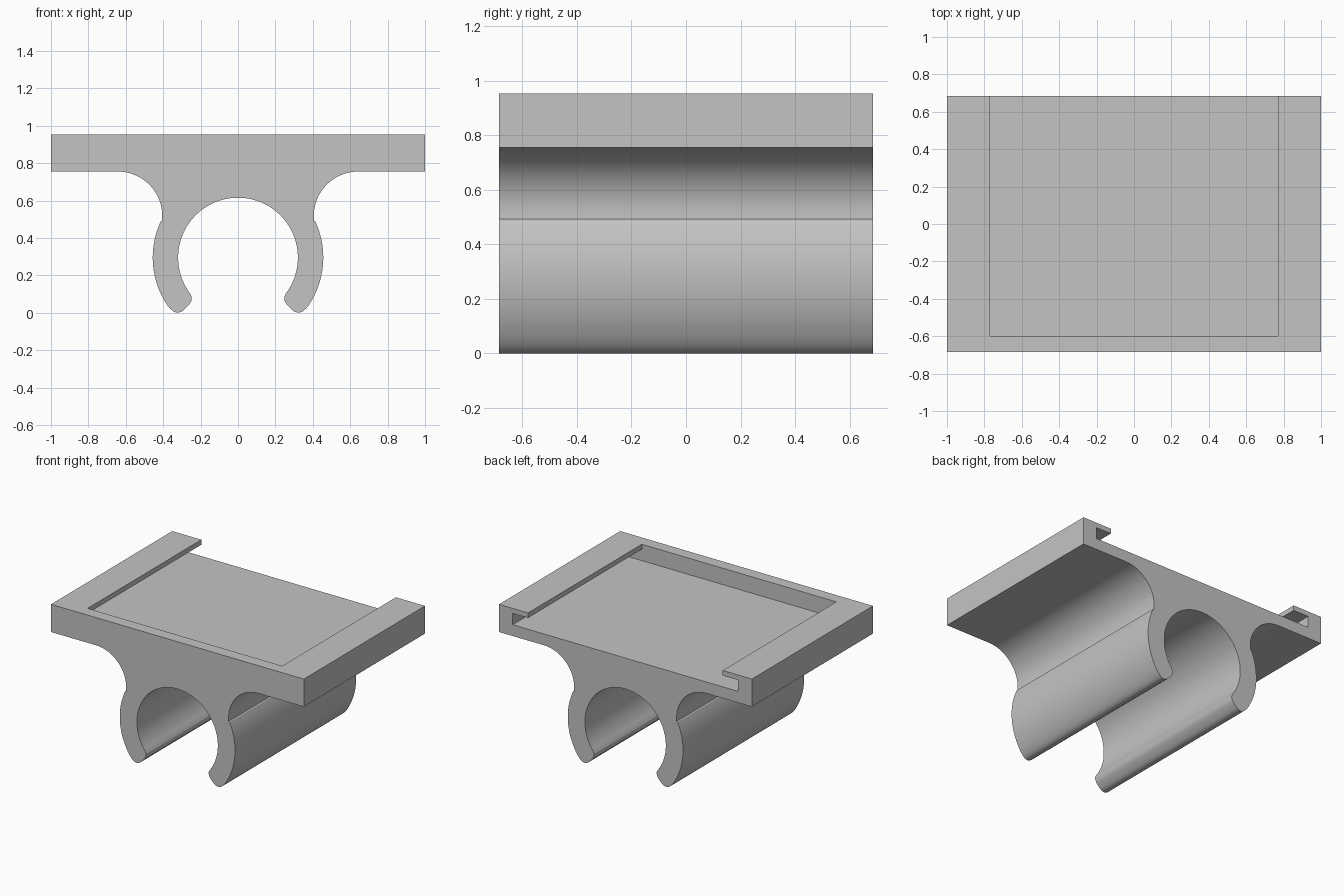
import bpy, bmesh, math

if "Cube" in bpy.data.objects:
    bpy.data.objects.remove(bpy.data.objects["Cube"])

HALF_Y = 0.685      # half depth of the extrusion
TOP, UNDER = 0.953, 0.755
FLOOR, LIP = 0.836, 0.917
RING_Z = 0.295      # clip centre height


def arc(cx, cz, r, a0, a1, n):
    """Points on an arc in the x-z plane, angles in degrees."""
    pts = []
    for i in range(n + 1):
        a = math.radians(a0 + (a1 - a0) * i / n)
        pts.append((cx + r * math.cos(a), cz + r * math.sin(a)))
    return pts


def extrude_profile(name, pts, y0, y1):
    """Closed x-z profile extruded along y."""
    bm = bmesh.new()
    face = bm.faces.new([bm.verts.new((x, y0, z)) for x, z in pts])
    out = bmesh.ops.extrude_face_region(bm, geom=[face])
    verts = [v for v in out["geom"] if isinstance(v, bmesh.types.BMVert)]
    bmesh.ops.translate(bm, verts=verts, vec=(0, y1 - y0, 0))
    bmesh.ops.recalc_face_normals(bm, faces=bm.faces)
    mesh = bpy.data.meshes.new(name)
    bm.to_mesh(mesh)
    bm.free()
    obj = bpy.data.objects.new(name, mesh)
    bpy.context.collection.objects.link(obj)
    return obj


def mirrored(half):
    return half + [(-x, z) for x, z in reversed(half)]


# Right half of the clip and plate outline, from the plate top round to the bore
half = [(1, TOP), (1, UNDER)]
half += arc(0.643, UNDER - 0.238, 0.238, 90, 186, 20)      # fillet under plate
half += arc(0, RING_Z, 0.456, 25, -34, 24)                 # outer arm
half += [(0.362, 0.021), (0.345, 0.006), (0.325, 0), (0.305, 0.004),
         (0.29, 0.014), (0.262, 0.042), (0.25, 0.062), (0.247, 0.083)]  # rounded tip
half += arc(0, RING_Z, 0.32, -37, 88, 44)                  # bore
holder = extrude_profile("clip_holder", mirrored(half), -HALF_Y, HALF_Y)

# Undercut tray slot, open at the back
slot = [(0.77, TOP + 0.1), (0.77, LIP), (0.892, LIP), (0.892, FLOOR)]
cutter = extrude_profile("slot_cutter", mirrored(slot), -0.6, HALF_Y + 0.1)

cut = holder.modifiers.new("slot", "BOOLEAN")
cut.operation = "DIFFERENCE"
cut.solver = "EXACT"
cut.object = cutter
bpy.context.view_layer.objects.active = holder
holder.select_set(True)
bpy.ops.object.modifier_apply(modifier=cut.name)
bpy.data.objects.remove(cutter, do_unlink=True)

# Single grey finish
grey = bpy.data.materials.new("grey")
grey.diffuse_color = (0.55, 0.55, 0.55, 1)
grey.use_nodes = True
grey.node_tree.nodes["Principled BSDF"].inputs["Base Color"].default_value = grey.diffuse_color
holder.data.materials.clear()
holder.data.materials.append(grey)
for p in holder.data.polygons:
    p.material_index = 0
bpy.ops.object.shade_smooth_by_angle(angle=math.radians(30))
